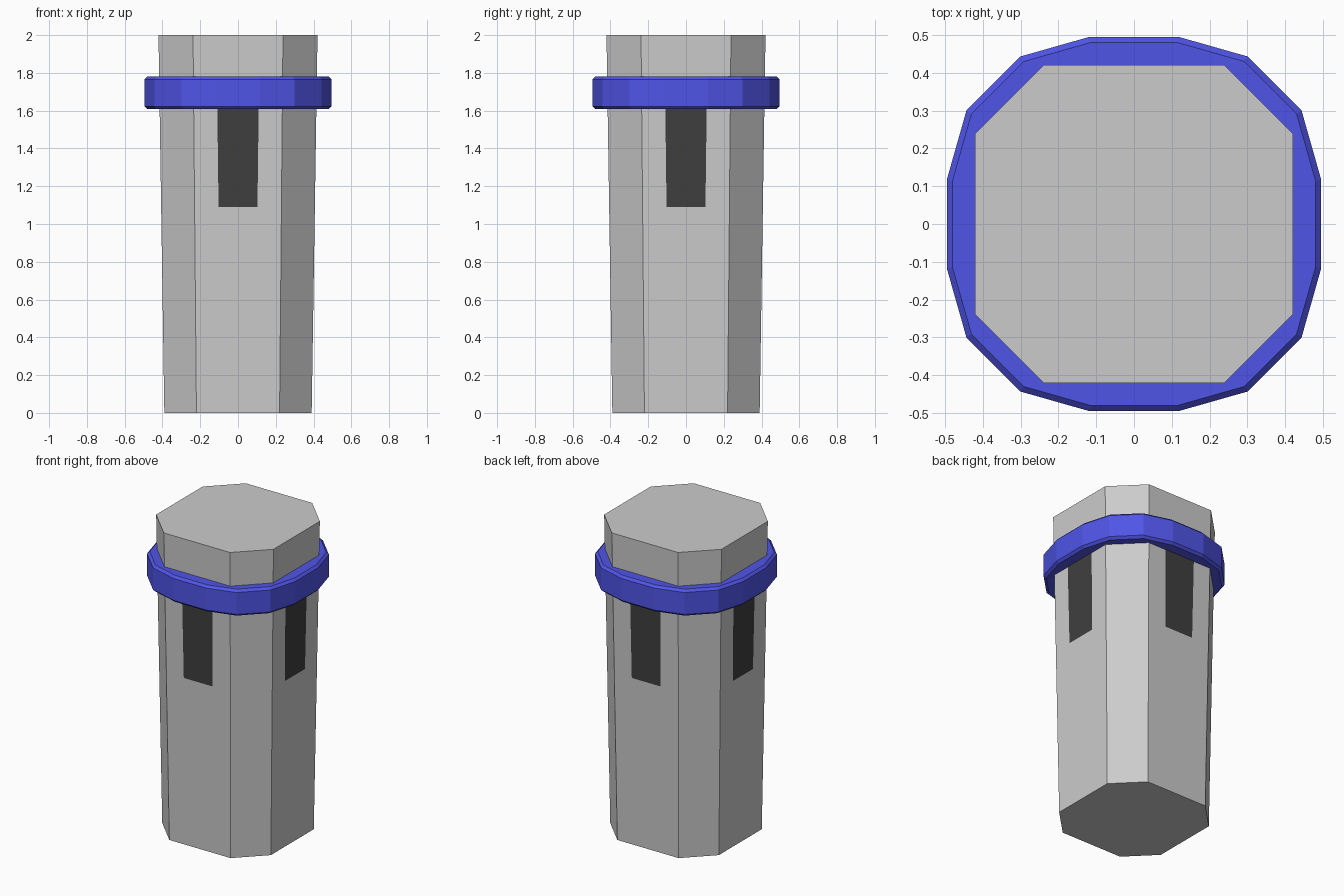
import bpy, math

if "Cube" in bpy.data.objects:
    bpy.data.objects.remove(bpy.data.objects["Cube"])


def make_object(name, verts, faces, color=None):
    mesh = bpy.data.meshes.new(name)
    mesh.from_pydata(verts, [], faces)
    mesh.update()
    obj = bpy.data.objects.new(name, mesh)
    bpy.context.collection.objects.link(obj)
    if color:
        mat = bpy.data.materials.new(name + "_color")
        mat.diffuse_color = (*color, 1)
        mat.use_nodes = True
        mat.node_tree.nodes["Principled BSDF"].inputs["Base Color"].default_value = mat.diffuse_color
        mesh.materials.append(mat)
    return obj


def loft(name, loops, color=None):
    """Skin a stack of equal-sized counter-clockwise loops and cap both ends."""
    n = len(loops[0])
    verts = [v for loop in loops for v in loop]
    faces = [tuple(reversed(range(n))), tuple(range(len(verts) - n, len(verts)))]
    for k in range(len(loops) - 1):
        for i in range(n):
            j = (i + 1) % n
            faces.append((k * n + i, k * n + j, (k + 1) * n + j, (k + 1) * n + i))
    return make_object(name, verts, faces, color)


def four_fold(points, z):
    """Repeat one quarter of an outline around the z axis."""
    loop = []
    for q in range(4):
        c, s = round(math.cos(q * math.pi / 2)), round(math.sin(q * math.pi / 2))
        loop += [(c * x - s * y, s * x + c * y, z) for x, y in points]
    return loop


# Tapered body with chamfered corners
loft("body", [four_fold([(0.39, 0.22), (0.22, 0.39)], 0),
              four_fold([(0.421, 0.238), (0.238, 0.421)], 2)])

# Sixteen-sided collar with bevelled rims
quarter = [(0.495, 0.117), (0.443, 0.30), (0.30, 0.443), (0.117, 0.495)]
loft("collar",
     [four_fold([(x * s, y * s) for x, y in quarter], z)
      for z, s in ((1.608, 0.97), (1.623, 1), (1.765, 1), (1.78, 0.97))],
     (0.08, 0.09, 0.8))

# Dark slot panels lying on the four main faces
for q, side in enumerate(("front", "right", "back", "left")):
    verts = []
    for x, z in ((-0.103, 1.09), (0.103, 1.09), (0.11, 1.66), (-0.11, 1.66)):
        verts.append((x, -(0.39 + 0.0155 * z + 0.002), z))
    panel = make_object(side + "_slot", verts, [(0, 1, 2, 3)], (0.05, 0.05, 0.05))
    panel.rotation_euler.z = q * math.pi / 2
